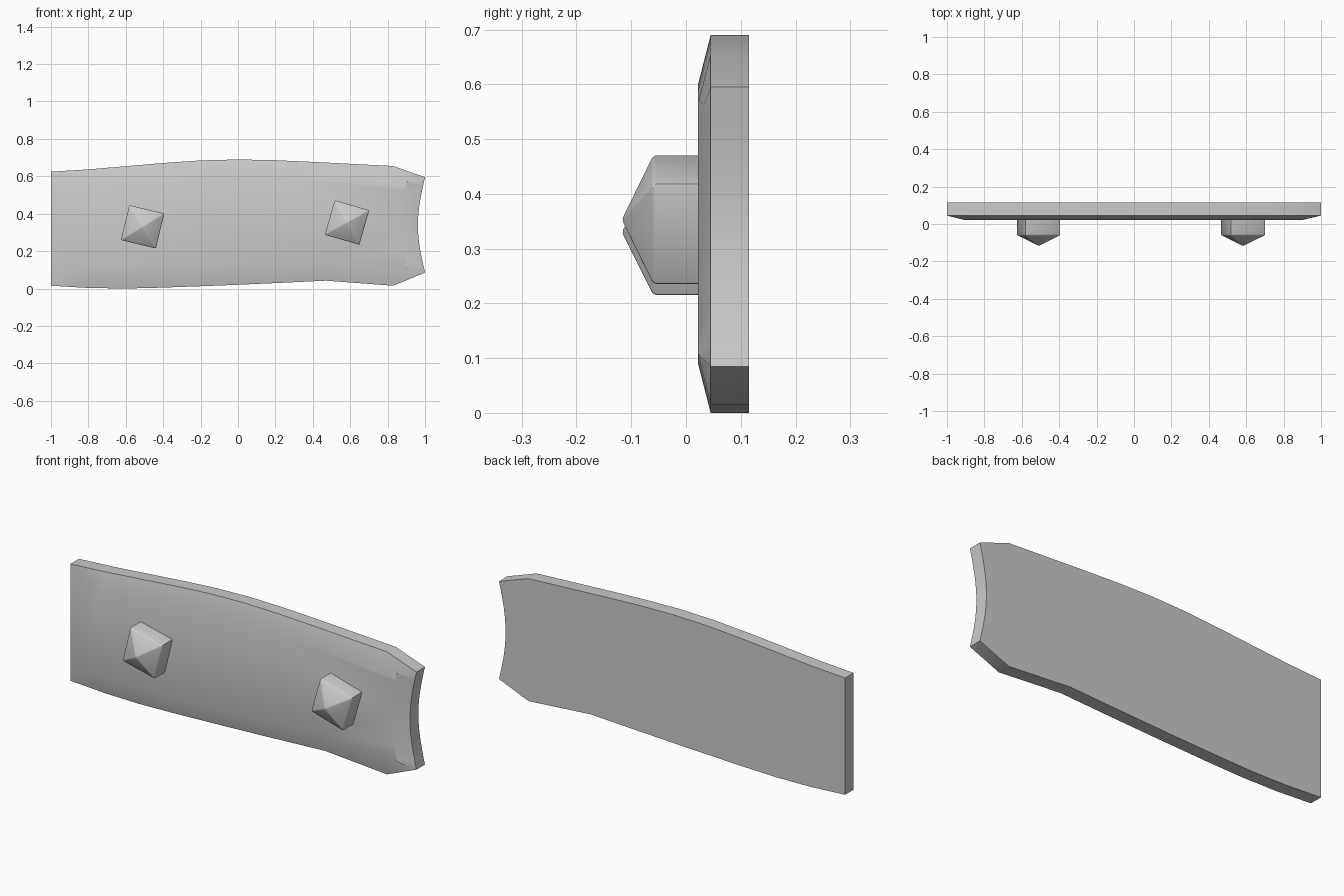
import bpy, bmesh, math
from mathutils import Vector, Matrix

cube = bpy.data.objects.get("Cube")
if cube:
    bpy.data.objects.remove(cube, do_unlink=True)

# One plain grey for everything
grey = bpy.data.materials.new("plain_grey")
grey.use_nodes = True
grey.diffuse_color = (0.6, 0.6, 0.6, 1)
grey.node_tree.nodes["Principled BSDF"].inputs["Base Color"].default_value = (0.6, 0.6, 0.6, 1)


def finish(bm, name, angle):
    bmesh.ops.recalc_face_normals(bm, faces=bm.faces)
    mesh = bpy.data.meshes.new(name)
    bm.to_mesh(mesh)
    bm.free()
    obj = bpy.data.objects.new(name, mesh)
    bpy.context.collection.objects.link(obj)
    mesh.materials.append(grey)
    bpy.ops.object.select_all(action='DESELECT')
    obj.select_set(True)
    bpy.context.view_layer.objects.active = obj
    bpy.ops.object.shade_smooth_by_angle(angle=math.radians(angle))
    return obj


def inset_outline(points, distance):
    """Mitred inward offset of a clockwise outline."""
    result = []
    for i, p in enumerate(points):
        a = (p - points[i - 1]).normalized()
        b = (points[(i + 1) % len(points)] - p).normalized()
        na, nb = Vector((a.y, -a.x)), Vector((b.y, -b.x))
        result.append(p + (na + nb) * distance / (1 + na.dot(nb)))
    return result


# Plank: straight end, arched top, clipped corners and a concave end
top = [(-1, .625), (-.8, .637), (-.6, .654), (-.4, .671), (-.2, .685), (0, .69),
       (.2, .686), (.4, .677), (.83, .655)]
hollow = [(1 - .038 * math.cos(t * math.pi / 12), .34 - .255 * t / 6)
          for t in range(-6, 7)]
bottom = [(.83, .015), (.47, .042), (.2, .029), (-.1, .016), (-.4, .005),
          (-.6, 0), (-.8, .003), (-1, .015)]
outline = [Vector(p) for p in top + hollow + bottom]

bm = bmesh.new()
rings = []
for pts, y in ((outline, .115), (outline, .045), (inset_outline(outline, .09), .022)):
    rings.append([bm.verts.new((p.x, y, p.y)) for p in pts])
bm.faces.new(rings[0])
bm.faces.new(rings[-1])
for r, s in zip(rings, rings[1:]):
    for i in range(len(r)):
        bm.faces.new((r[i - 1], r[i], s[i], s[i - 1]))
finish(bm, "plank", 30)


# Square studs with pyramid heads and softened edges
def stud(name, x, z, tilt):
    half, shoulder, tip, root = .096, -.06, -.118, .05
    bm = bmesh.new()
    corners = [(-half, -half), (half, -half), (half, half), (-half, half)]
    back = [bm.verts.new((u, root, v)) for u, v in corners]
    front = [bm.verts.new((u, shoulder, v)) for u, v in corners]
    apex = bm.verts.new((0, tip, 0))
    bm.faces.new(back)
    for i in range(4):
        bm.faces.new((back[i - 1], back[i], front[i], front[i - 1]))
        bm.faces.new((front[i - 1], front[i], apex))
    soft = [e for e in bm.edges if not all(v in back for v in e.verts)]
    bmesh.ops.bevel(bm, geom=soft, offset=.005, segments=2, profile=.5, affect='EDGES')
    turn = Matrix.Translation((x, 0, z)) @ Matrix.Rotation(math.radians(tilt), 4, 'Y')
    bmesh.ops.transform(bm, matrix=turn, verts=bm.verts)
    finish(bm, name, 30)


stud("right_stud", -.51, .33, 13.5)
stud("left_stud", .583, .353, 16)
